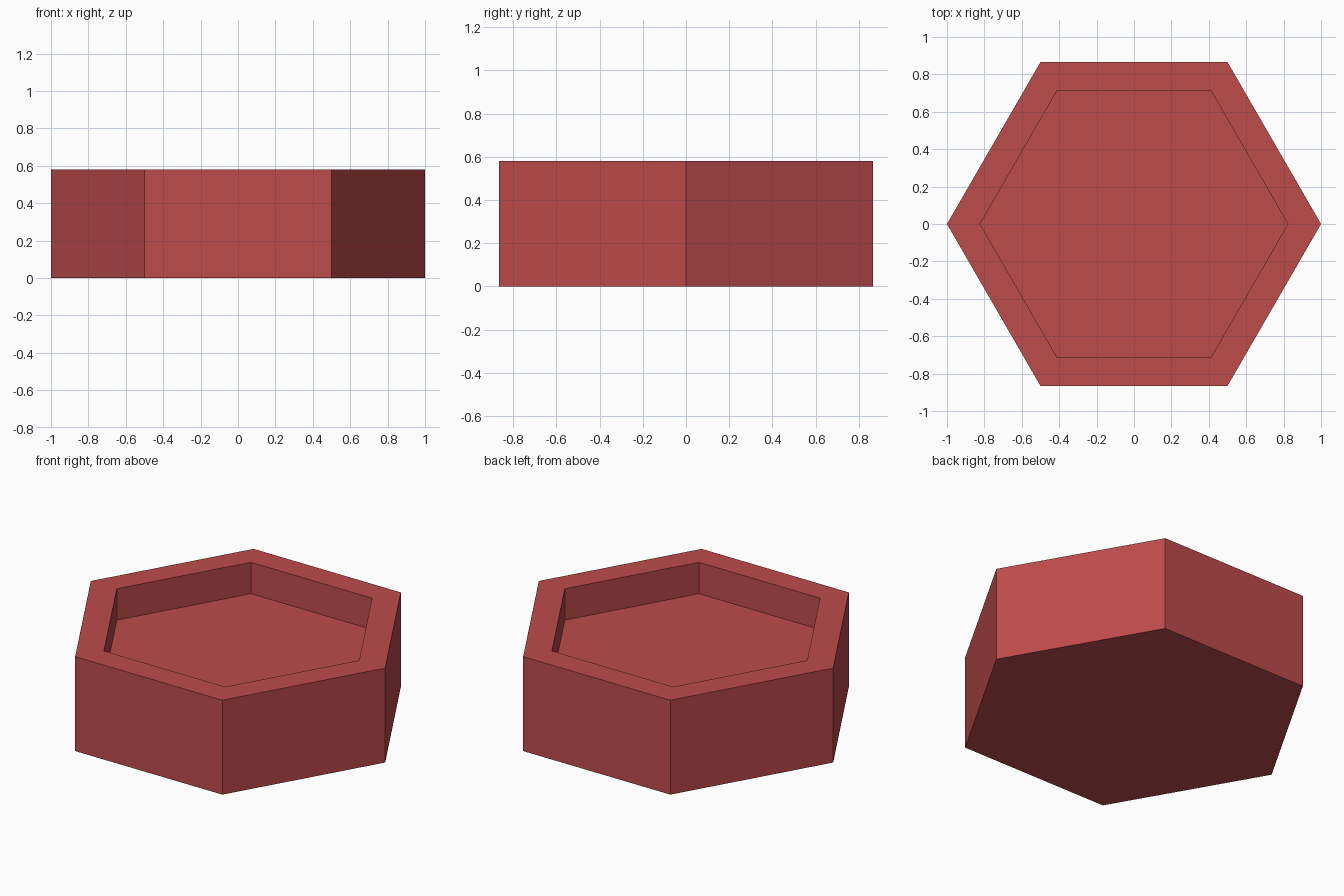
import bpy
import bmesh
from math import cos, sin, tau

cube = bpy.data.objects.get("Cube")
if cube:
    bpy.data.objects.remove(cube, do_unlink=True)

SIDES = 6
OUTER, INNER = 1.0, 0.823
HEIGHT, FLOOR = 0.58, 0.387

red = bpy.data.materials.new("brick_red")
red.use_nodes = True
color = (0.515, 0.07, 0.07, 1)
red.diffuse_color = color
red.node_tree.nodes["Principled BSDF"].inputs["Base Color"].default_value = color


def hex_ring(bm, radius, z):
    angles = [tau * i / SIDES for i in range(SIDES)]
    return [bm.verts.new((radius * cos(a), radius * sin(a), z)) for a in angles]


# Hexagonal tray: outer wall, rim, recess wall, each bridging two rings
bm = bmesh.new()
profile = [(OUTER, 0), (OUTER, HEIGHT), (INNER, HEIGHT), (INNER, FLOOR)]
rings = [hex_ring(bm, r, z) for r, z in profile]
for low, high in zip(rings, rings[1:]):
    for i in range(SIDES):
        j = (i + 1) % SIDES
        bm.faces.new((low[i], low[j], high[j], high[i]))

# Underside and recessed floor
bm.faces.new(rings[0][::-1])
bm.faces.new(rings[-1])
bmesh.ops.recalc_face_normals(bm, faces=bm.faces)

mesh = bpy.data.meshes.new("hexagonal_tray")
bm.to_mesh(mesh)
bm.free()
mesh.materials.append(red)
tray = bpy.data.objects.new("hexagonal_tray", mesh)
bpy.context.collection.objects.link(tray)
